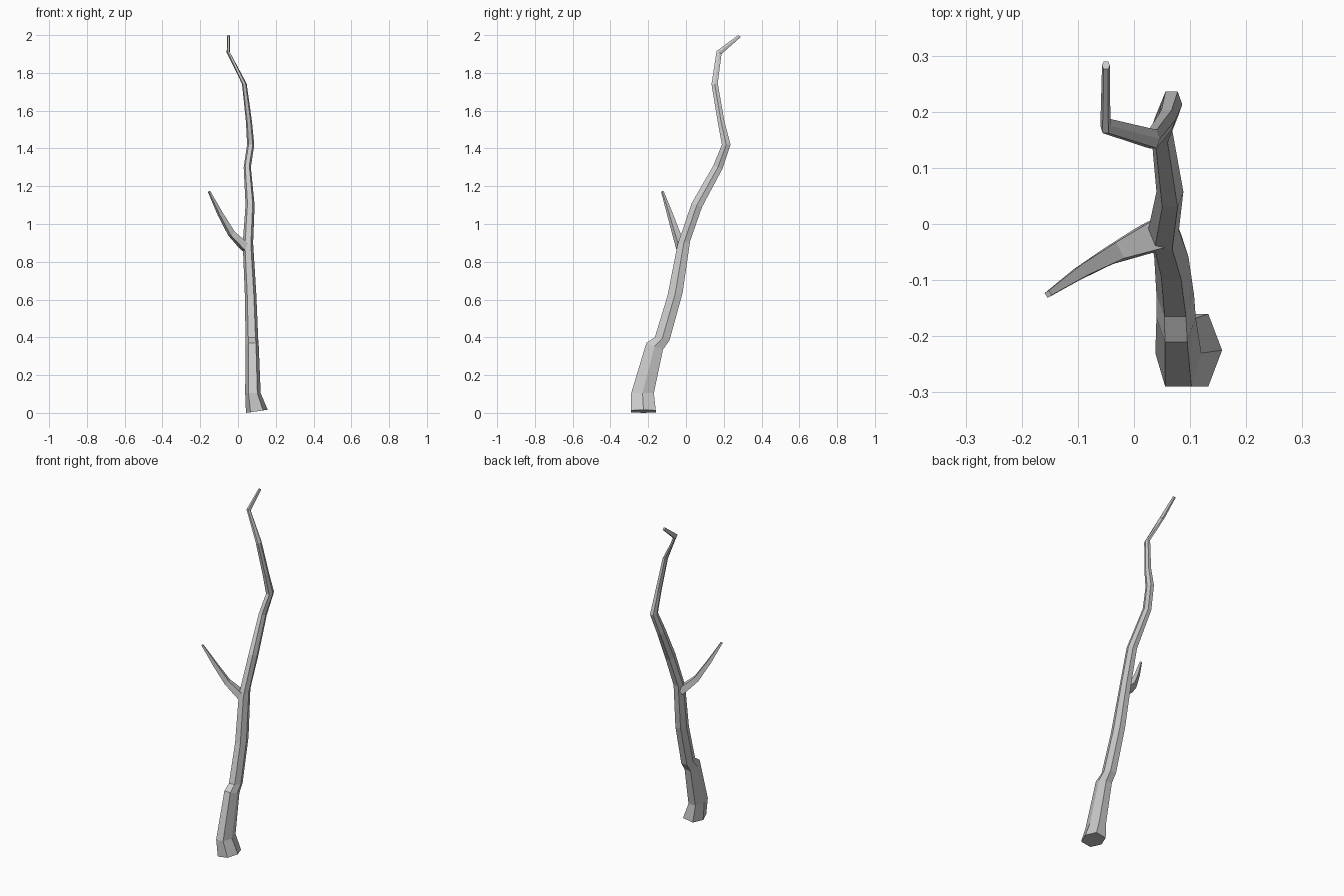
import bpy, bmesh
from mathutils import Vector

if "Cube" in bpy.data.objects:
    bpy.data.objects.remove(bpy.data.objects["Cube"])


def loft(name, rings):
    """Skin a list of equal-sided rings and cap both ends."""
    bm = bmesh.new()
    loops = [[bm.verts.new(p) for p in r] for r in rings]
    n = len(loops[0])
    for a, b in zip(loops, loops[1:]):
        for i in range(n):
            j = (i + 1) % n
            bm.faces.new((a[i], a[j], b[j], b[i]))
    bm.faces.new(loops[0][::-1])
    bm.faces.new(loops[-1])
    bmesh.ops.recalc_face_normals(bm, faces=bm.faces)
    me = bpy.data.meshes.new(name)
    bm.to_mesh(me)
    bm.free()
    ob = bpy.data.objects.new(name, me)
    bpy.context.collection.objects.link(ob)
    return ob


def hexagon(x0, x1, yf, zf, yb, zb):
    """Six-sided ring, flat to front and back, tilted from front to back."""
    cx, w = (x0 + x1) / 2, (x1 - x0) / 2
    ym, zm = (yf + yb) / 2, (zf + zb) / 2
    return [(x1, ym, zm), (cx + w * .57, yb, zb), (cx - w * .57, yb, zb),
            (x0, ym, zm), (cx - w * .57, yf, zf), (cx + w * .57, yf, zf)]


# Trunk: left x, right x, front y, front z, back y, back z
trunk = [
    (.042, .157, -.29, .005, -.16, .005),
    (.038, .120, -.29, .105, -.17, .105),
    (.040, .110, -.21, .37, -.122, .335),
    (.040, .107, -.165, .40, -.087, .385),
    (.036, .097, -.098, .62, -.018, .635),
    (.025, .080, -.045, .89, .022, .91),
    (.040, .088, .030, 1.11, .085, 1.09),
    (.030, .068, .145, 1.31, .192, 1.29),
    (.048, .086, .190, 1.42, .236, 1.42),
    (.042, .074, .168, 1.54, .203, 1.545),
    (.021, .046, .135, 1.74, .168, 1.745),
    (-.060, -.042, .162, 1.915, .188, 1.90),
    (-.057, -.043, .276, 2.0, .290, 1.99),
]
rings = [hexagon(*t) for t in trunk]
# slightly sloping foot
rings[0] = [(x, y, max(0, (x - .045) * .15)) for x, y, z in rings[0]]
loft("trunk", rings)

# Side branch: centre, half width, half height
path = [((.045, -.018, .872), .028, .020),
        ((.022, -.027, .893), .025, .019),
        ((-.035, -.052, .950), .016, .015),
        ((-.095, -.086, .1055 * 10), .011, .011),
        ((-.153, -.125, 1.172), .005, .005)]
pts = [Vector(p[0]) for p in path]
rings = []
for i, (c, w, h) in enumerate(path):
    d = (pts[min(i + 1, len(pts) - 1)] - pts[max(i - 1, 0)]).normalized()
    side = d.cross(Vector((0, 0, 1))).normalized()
    up = side.cross(d)
    rings.append([pts[i] + side * w * a + up * h * b
                  for a, b in ((1, 1), (-1, 1), (-1, -1), (1, -1))])
loft("side_branch", rings)
